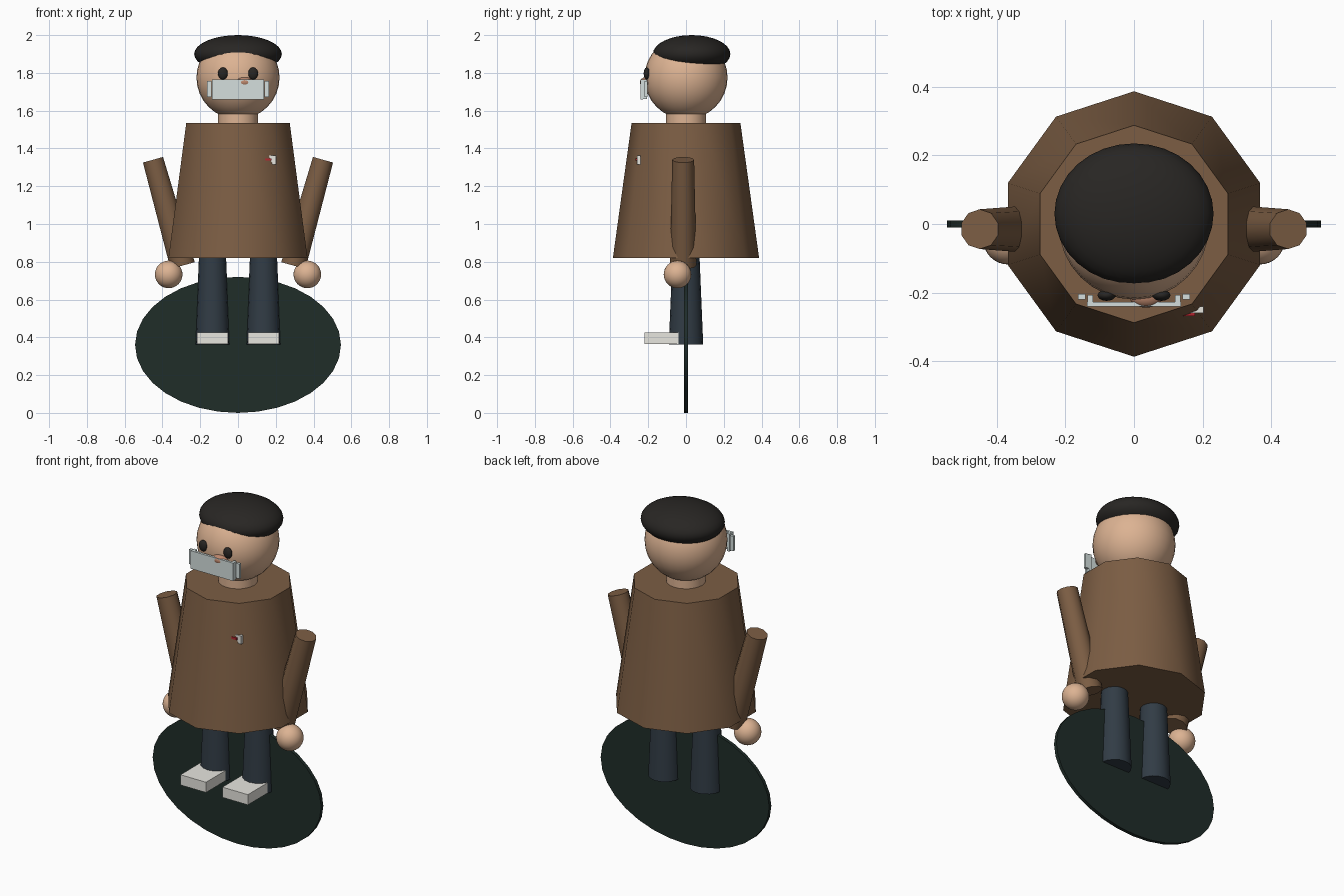
import bpy
from math import radians, atan2, degrees
from mathutils import Vector

if "Cube" in bpy.data.objects:
    bpy.data.objects.remove(bpy.data.objects["Cube"])


def mat(name, rgb):
    m = bpy.data.materials.new(name)
    m.diffuse_color = (*rgb, 1)
    m.use_nodes = True
    m.node_tree.nodes["Principled BSDF"].inputs["Base Color"].default_value = m.diffuse_color
    return m


BROWN = mat("brown_cloth", (0.20, 0.11, 0.057))
SKIN = mat("skin", (0.72, 0.45, 0.29))
NOSE = mat("nose_skin", (0.50, 0.24, 0.15))
BLACK = mat("black_felt", (0.021, 0.019, 0.017))
NAVY = mat("dark_trousers", (0.031, 0.045, 0.060))
GREEN = mat("dark_green", (0.014, 0.026, 0.022))
WHITE = mat("off_white", (0.80, 0.79, 0.74))
PALE = mat("pale_grey", (0.66, 0.74, 0.73))
RED = mat("red", (0.45, 0.02, 0.03))


def finish(name, material, smooth=True):
    o = bpy.context.object
    o.name = name
    o.data.materials.append(material)
    bpy.ops.object.transform_apply(location=False, rotation=True, scale=True)
    if smooth:
        bpy.ops.object.shade_smooth_by_angle(angle=radians(50))
    return o


def ball(name, loc, radii, material):
    bpy.ops.mesh.primitive_uv_sphere_add(segments=32, ring_count=16, radius=1, location=loc)
    bpy.context.object.scale = radii
    return finish(name, material)


def box(name, lo, hi, material):
    lo, hi = Vector(lo), Vector(hi)
    bpy.ops.mesh.primitive_cube_add(size=1, location=(lo + hi) / 2)
    bpy.context.object.scale = hi - lo
    return finish(name, material, False)


def taper(name, bottom, top, r1, r2, sides, material):
    """Tapered cylinder between two points lying in one x-z plane."""
    a, b = Vector(bottom), Vector(top)
    d = b - a
    bpy.ops.mesh.primitive_cone_add(vertices=sides, radius1=r1, radius2=r2, depth=d.length,
                                    location=(a + b) / 2, rotation=(0, atan2(d.x, d.z), 0))
    return finish(name, material)


# upright oval backing disc
bpy.ops.mesh.primitive_cylinder_add(vertices=32, radius=1, depth=0.02,
                                    location=(0, 0, 0.36), rotation=(radians(90), 0, 0))
bpy.context.object.scale = (0.545, 0.36, 1)
finish("backing_disc", GREEN)

# body and head
taper("coat", (0, 0, 0.82), (0, 0, 1.535), 0.387, 0.288, 10, BROWN)
taper("neck", (0, 0, 1.50), (0, 0, 1.60), 0.105, 0.105, 24, SKIN)
ball("head", (0, 0, 1.775), (0.22, 0.22, 0.22), SKIN)
ball("beret", (0, 0.03, 1.90), (0.232, 0.205, 0.10), BLACK)
ball("nose", (0.035, -0.213, 1.75), (0.047, 0.031, 0.027), NOSE)

# plate across the lower face
box("face_plate", (-0.137, -0.241, 1.66), (0.137, -0.227, 1.765), PALE)

# mirrored parts
for s, side in ((-1, "left"), (1, "right")):
    def sbox(name, x0, x1, y, z, m):
        xs = sorted((s * x0, s * x1))
        box(f"{side}_{name}", (xs[0], y[0], z[0]), (xs[1], y[1], z[1]), m)

    ball(f"{side}_eye", (s * 0.08, -0.208, 1.797), (0.026, 0.016, 0.032), BLACK)
    sbox("plate_post", 0.119, 0.136, (-0.240, -0.207), (1.661, 1.764), PALE)
    sbox("plate_tab", 0.141, 0.163, (-0.220, -0.204), (1.672, 1.758), PALE)
    taper(f"{side}_arm", (s * 0.293, -0.015, 0.78), (s * 0.45, -0.015, 1.34), 0.07, 0.058, 10, BROWN)
    ball(f"{side}_hand", (s * 0.367, -0.045, 0.733), (0.073, 0.073, 0.073), SKIN)
    taper(f"{side}_leg", (s * 0.135, 0, 0.363), (s * 0.135, 0, 0.87), 0.091, 0.07, 16, NAVY)
    sbox("shoe", 0.053, 0.218, (-0.22, -0.04), (0.365, 0.425), WHITE)

# chest badge
box("badge", (0.158, -0.259, 1.315), (0.202, -0.241, 1.362), WHITE)
box("badge_stripe", (0.142, -0.268, 1.335), (0.178, -0.250, 1.348), RED)
